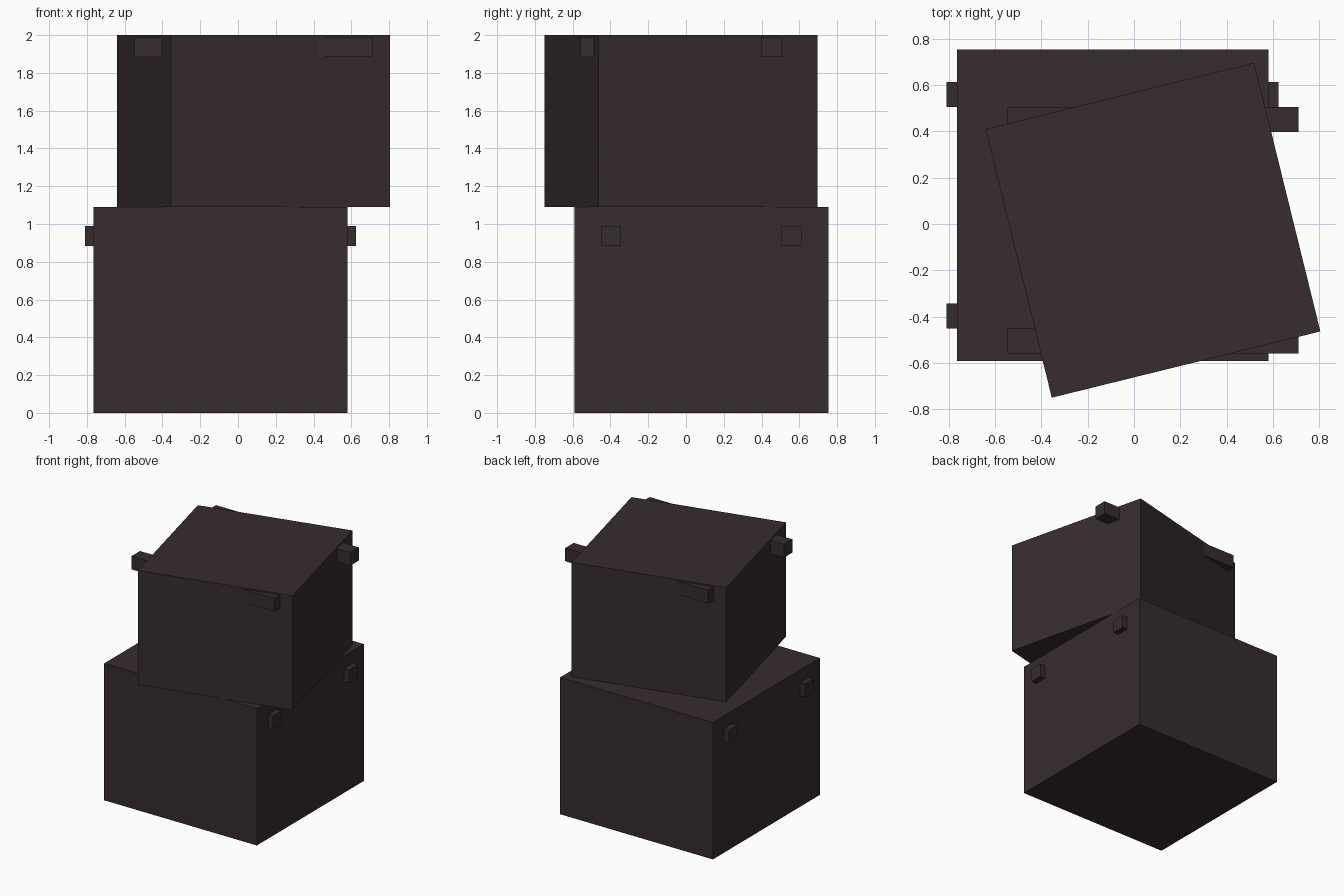
import bpy
from math import radians

cube = bpy.data.objects.get("Cube")
if cube:
    bpy.data.objects.remove(cube, do_unlink=True)

# Dark brown card
brown = bpy.data.materials.new("dark_brown")
brown.use_nodes = True
colour = (0.038, 0.025, 0.027, 1)
brown.diffuse_color = colour
brown.node_tree.nodes["Principled BSDF"].inputs["Base Color"].default_value = colour


def block(name, centre, size, turn=0):
    """Flat-faced box with its size applied to the mesh."""
    bpy.ops.mesh.primitive_cube_add(size=1, location=centre, rotation=(0, 0, radians(turn)))
    obj = bpy.context.object
    obj.name = name
    obj.scale = size
    bpy.ops.object.transform_apply(location=False, rotation=False, scale=True)
    obj.data.materials.append(brown)
    return obj


def crate(name, x, y, bottom, width, height, turn, bar_length, bar_offset, bar_z):
    """Box with two straight bars passing through it and showing as handles."""
    block(name + "_box", (x, y, bottom + height / 2), (width, width, height), turn)
    for side, label in ((-1, "front"), (1, "back")):
        block(f"{name}_{label}_bar", (x, y + side * bar_offset, bar_z),
              (bar_length, 0.107, 0.105))


# Large box below, smaller box turned on top of it
crate("lower", -0.092, 0.081, 0, 1.345, 1.09, 0, 1.434, 0.478, 0.937)
crate("upper", 0.082, -0.027, 1.09, 1.195, 0.91, 13.85, 1.258, 0.478, 1.937)
